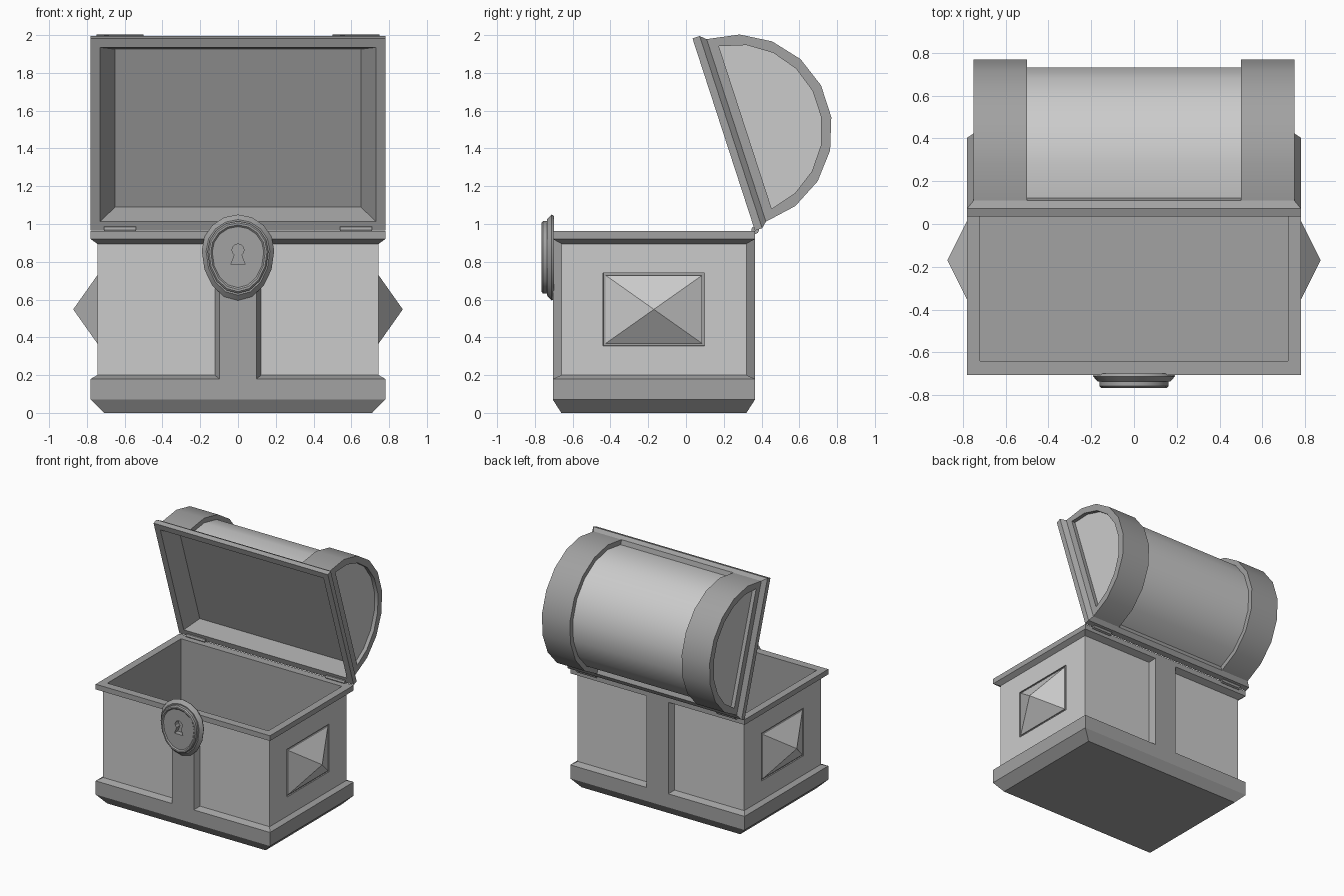
import bpy, bmesh, math
from math import sin, cos, radians, pi

if "Cube" in bpy.data.objects:
    bpy.data.objects.remove(bpy.data.objects["Cube"])

CY = -0.17                      # middle of the box in y
HINGE = (0, 0.365, 0.965)
OPEN = radians(-72)


def material(name, v):
    m = bpy.data.materials.new(name)
    m.diffuse_color = (v, v, v, 1)
    m.use_nodes = True
    m.node_tree.nodes["Principled BSDF"].inputs["Base Color"].default_value = m.diffuse_color
    return m


LIGHT, DARK = material("panel_grey", 0.8), material("trim_grey", 0.36)


def loft(name, rings, mats=None, cap0=True, cap1=True, skip_last=(), base=LIGHT):
    """Skin closed rings of points; mats = set of bands that are dark trim."""
    bm = bmesh.new()
    vs = [[bm.verts.new(p) for p in r] for r in rings]
    n = len(rings[0])
    for b in range(len(rings) - 1):
        for i in range(n - (b in skip_last)):
            j = (i + 1) % n
            f = bm.faces.new((vs[b][i], vs[b][j], vs[b + 1][j], vs[b + 1][i]))
            f.material_index = int(mats is not None and b in mats)
    for use, ring, key in ((cap0, vs[0], "start"), (cap1, vs[-1], "end")):
        if use:
            f = bm.faces.new(ring)
            f.material_index = int(mats is not None and key in mats)
    bmesh.ops.recalc_face_normals(bm, faces=bm.faces)
    me = bpy.data.meshes.new(name)
    bm.to_mesh(me)
    bm.free()
    ob = bpy.data.objects.new(name, me)
    bpy.context.collection.objects.link(ob)
    me.materials.append(base)
    me.materials.append(DARK)
    return ob


def rect(z, hx, hy, cy=CY):
    return [(-hx, cy - hy, z), (hx, cy - hy, z), (hx, cy + hy, z), (-hx, cy + hy, z)]


def side_rect(x, hy, hz, z=0.548):
    return [(x, CY - hy, z - hz), (x, CY + hy, z - hz), (x, CY + hy, z + hz), (x, CY - hy, z + hz)]


def smooth(ob, angle=32):
    bpy.ops.object.select_all(action='DESELECT')
    ob.select_set(True)
    bpy.context.view_layer.objects.active = ob
    bpy.ops.object.shade_smooth_by_angle(angle=radians(angle))


def cut(ob, cutter):
    m = ob.modifiers.new("cut", 'BOOLEAN')
    m.operation, m.solver, m.object = 'DIFFERENCE', 'EXACT', cutter
    cutter.hide_render = True
    cutter.hide_set(True)


# Hollow box with base trim, panels and top trim
body = loft("chest_body", [
    rect(0, 0.71, 0.49), rect(0.07, 0.78, 0.535), rect(0.18, 0.78, 0.535),
    rect(0.2, 0.745, 0.49), rect(0.895, 0.745, 0.49), rect(0.92, 0.78, 0.535),
    rect(0.962, 0.78, 0.535), rect(0.962, 0.72, 0.47), rect(0.06, 0.72, 0.47)],
    mats={0, 1, 2, 4, 5, 6, 7, "start", "end"})

# Sloped centre straps, front and back
for name, s in (("front_strap", -1), ("back_strap", 1)):
    loft(name, [[(-w, CY + s * d, 0.18), (w, CY + s * d, 0.18),
                 (w, CY + s * d, 0.92), (-w, CY + s * d, 0.92)]
                for w, d in ((0.124, 0.488), (0.098, 0.535))], base=DARK)

# Pyramid studs, each in a shallow dark-edged recess on the side panels
for name, s in (("left", -1), ("right", 1)):
    cut(body, loft(name + "_stud_cutter",
                   [side_rect(s * 0.733, 0.268, 0.192), side_rect(s * 0.8, 0.272, 0.196)], base=DARK))
    loft(name + "_stud_seat", [side_rect(s * 0.73, 0.267, 0.191),
                               side_rect(s * 0.736, 0.267, 0.191)], base=DARK)
    loft(name + "_stud", [side_rect(s * 0.732, 0.255, 0.18), side_rect(s * 0.745, 0.255, 0.18),
                          side_rect(s * 0.872, 0.0005, 0.0005)])

# Lid rim with shallow tapered cavity (hinge at local origin, lid runs to -y)
U = -0.535
rim = loft("lid_rim", [
    rect(0.07, 0.70, 0.46, U), rect(0.07, 0.75, 0.508, U), rect(0.04, 0.78, 0.535, U),
    rect(0, 0.78, 0.535, U), rect(0, 0.73, 0.485, U), rect(0.11, 0.65, 0.439, U)],
    mats={0, 1, 2, 3, 4, "end"}, cap0=False)


def arc(x, r, lift=0.0):
    a0 = math.asin(lift / r)
    return [(x, U + r * cos(a0 + (pi - 2 * a0) * i / 9),
             0.07 + r * sin(a0 + (pi - 2 * a0) * i / 9)) for i in range(10)]


# Lid dome: barrel between two raised end bands with recessed end panels
half = [(0.5, 0.47, 0), (0.5, 0.508, 0), (0.75, 0.508, 0), (0.75, 0.455, 0.05), (0.72, 0.455, 0.05)]
sections = [(-x, r, l) for x, r, l in reversed(half)] + half
dome = loft("lid_dome", [arc(*s) for s in sections],
            mats={0, 1, 2, 3, 5, 6, 7, 8}, skip_last={2, 3, 4, 5, 6})
smooth(dome)
for ob in (rim, dome):
    ob.location, ob.rotation_euler = HINGE, (OPEN, 0, 0)

# Hinge barrels
for name, s in (("left_hinge", -1), ("right_hinge", 1)):
    loft(name, [[(s * x, 0.366 + 0.021 * cos(pi * i / 4), 0.968 + 0.021 * sin(pi * i / 4))
                 for i in range(8)] for x in (0.54, 0.71)], base=DARK)


# Egg-shaped lock plate in stepped layers
def egg(y, s):
    pts = []
    for i in range(16):
        a = 2 * pi * i / 16
        h = 0.19 if sin(a) > 0 else 0.265
        pts.append((0.192 * cos(a) * s, y, 0.83 + (0.03 + h * sin(a)) * s))
    return pts


lock = loft("lock_plate", [egg(-0.700, 0.97), egg(-0.712, 1), egg(-0.737, 0.88), egg(-0.737, 0.84),
                           egg(-0.758, 0.84), egg(-0.766, 0.8), egg(-0.766, 0.75),
                           egg(-0.758, 0.71)], base=DARK)
smooth(lock)

# Keyhole
hole = [(0.032 * cos(a), 0.862 + 0.032 * sin(a))
        for a in (radians(-55 + 29 * i) for i in range(11))]
hole += [(-0.038, 0.785), (0.038, 0.785)]
cut(lock, loft("keyhole_cutter", [[(x, y, z) for x, z in hole] for y in (-0.8, -0.715)], base=DARK))
